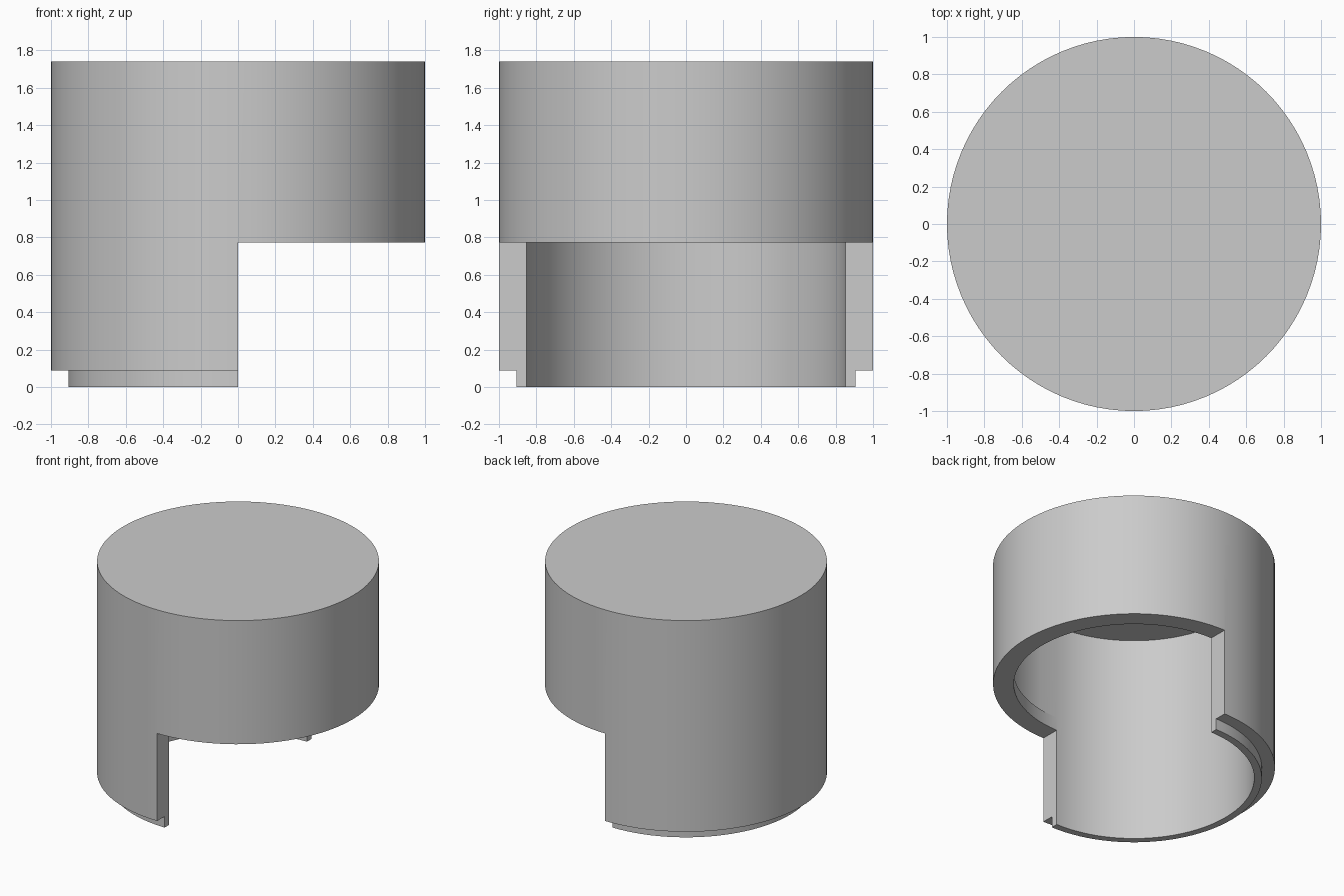
import bpy
import bmesh
from math import cos, sin, tau
from mathutils import Matrix

SIDES = 96
TOP, CEILING, CUT, STEP = 1.74, 1.62, 0.772, 0.087
OUTER, LIP, BORE = 1.0, 0.907, 0.853
LEDGE, POCKET = 0.875, 0.1

if "Cube" in bpy.data.objects:
    bpy.data.objects.remove(bpy.data.objects["Cube"], do_unlink=True)

grey = bpy.data.materials.new("light_grey")
grey.use_nodes = True
colour = (0.6, 0.6, 0.6, 1)
grey.diffuse_color = colour
grey.node_tree.nodes["Principled BSDF"].inputs["Base Color"].default_value = colour


def make_object(name, bm):
    mesh = bpy.data.meshes.new(name)
    bm.to_mesh(mesh)
    bm.free()
    mesh.materials.append(grey)
    obj = bpy.data.objects.new(name, mesh)
    bpy.context.collection.objects.link(obj)
    return obj


def ring(bm, radius, z, widen):
    """Circle of vertices, its +x half moved outward by widen."""
    verts = []
    for i in range(SIDES):
        x, y = radius * cos(tau * i / SIDES), radius * sin(tau * i / SIDES)
        verts.append(bm.verts.new((x + widen if x > 0.001 else x, y, z)))
    return verts


# Hollow cap: outer wall, stepped lip, bore, and a pocket above a thin ledge
profile = [(OUTER, TOP, 0), (OUTER, STEP, 0), (LIP, STEP, 0), (LIP, 0, 0), (BORE, 0, 0),
           (BORE, LEDGE, 0), (BORE, LEDGE, POCKET), (BORE, CEILING, POCKET)]
bm = bmesh.new()
rings = [ring(bm, *level) for level in profile]
for a, b in zip(rings, rings[1:]):
    for i in range(SIDES):
        j = (i + 1) % SIDES
        bm.faces.new((b[i], b[j], a[j], a[i]))
bm.faces.new(rings[0])
bm.faces.new(reversed(rings[-1]))
bmesh.ops.remove_doubles(bm, verts=bm.verts, dist=0.0001)
cap = make_object("half_open_cap", bm)

# Box that removes one half of the lower skirt
bm = bmesh.new()
box = Matrix.Translation((1, 0, CUT - 1)) @ Matrix.Diagonal((2, 3, 2, 1))
bmesh.ops.create_cube(bm, size=1, matrix=box)
cutter = make_object("skirt_cutter", bm)
cutter.hide_render = True

cut = cap.modifiers.new("skirt_opening", "BOOLEAN")
cut.operation = "DIFFERENCE"
cut.solver = "EXACT"
cut.object = cutter

bpy.ops.object.select_all(action="DESELECT")
cap.select_set(True)
bpy.context.view_layer.objects.active = cap
bpy.ops.object.modifier_apply(modifier=cut.name)
bpy.data.objects.remove(cutter, do_unlink=True)
bpy.ops.object.shade_smooth_by_angle()
